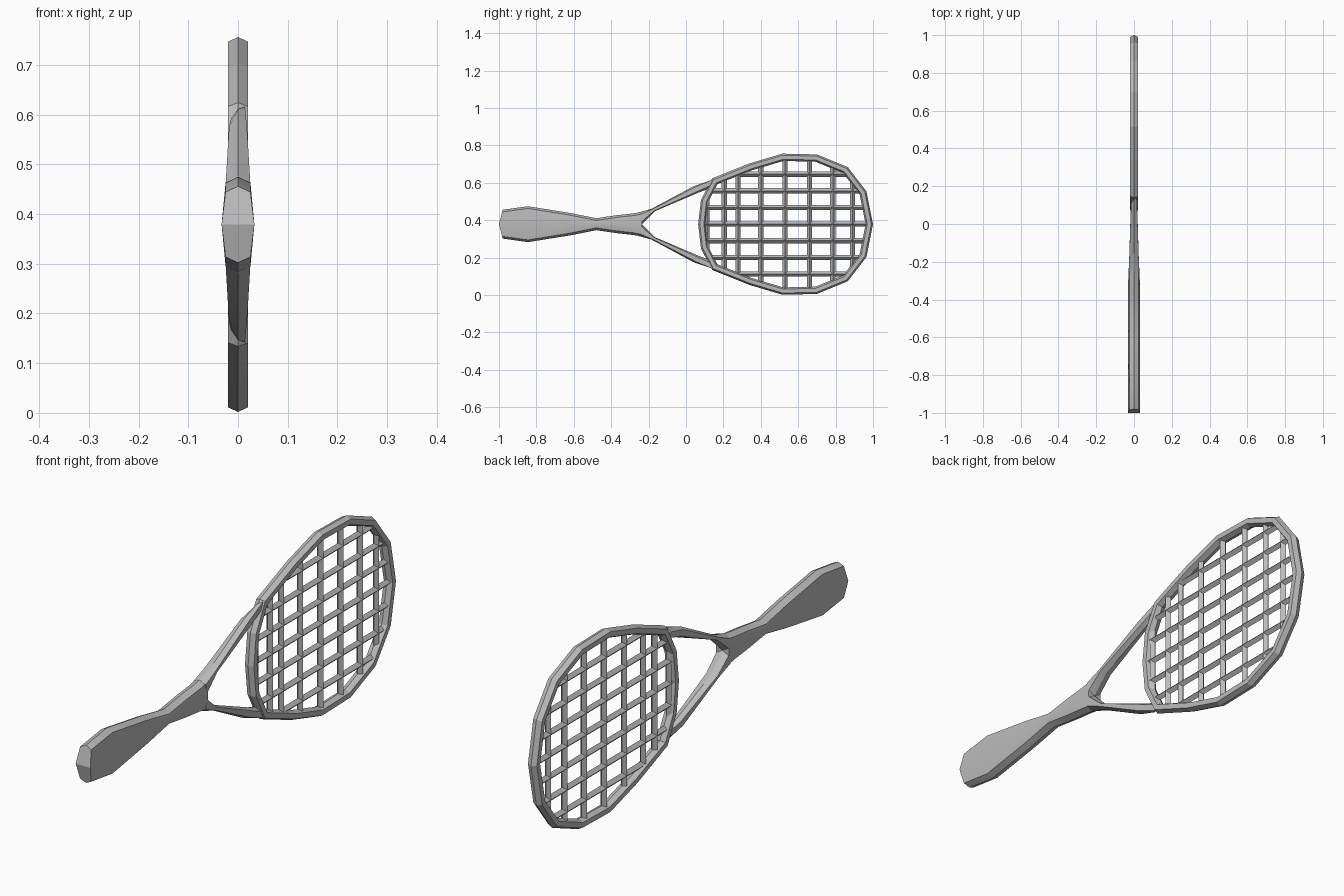
import bpy
from mathutils import Vector

if "Cube" in bpy.data.objects:
    bpy.data.objects.remove(bpy.data.objects["Cube"])

MID = 0.379  # height of the long axis

grey = bpy.data.materials.new("plain grey")
grey.use_nodes = True
grey.diffuse_color = (0.5, 0.5, 0.5, 1)
grey.node_tree.nodes["Principled BSDF"].inputs["Base Color"].default_value = (0.5, 0.5, 0.5, 1)


def make_object(name, verts, faces, smooth=False):
    mesh = bpy.data.meshes.new(name)
    mesh.from_pydata(verts, [], faces)
    mesh.materials.append(grey)
    obj = bpy.data.objects.new(name, mesh)
    bpy.context.collection.objects.link(obj)
    bpy.ops.object.select_all(action='DESELECT')
    obj.select_set(True)
    bpy.context.view_layer.objects.active = obj
    bpy.ops.object.mode_set(mode='EDIT')
    bpy.ops.mesh.select_all(action='SELECT')
    bpy.ops.mesh.normals_make_consistent(inside=False)
    bpy.ops.object.mode_set(mode='OBJECT')
    if smooth:
        bpy.ops.object.shade_smooth_by_angle(angle=0.5)
    return obj


def loft(name, rings, closed=False, caps=None, smooth=False):
    """Skin a list of equal-sized rings; caps lists the faces closing the ends."""
    n, count = len(rings[0]), len(rings)
    verts = [v for ring in rings for v in ring]
    faces = []
    for i in range(count if closed else count - 1):
        a, b = i * n, (i + 1) % count * n
        for j in range(n):
            k = (j + 1) % n
            faces.append((a + j, a + k, b + k, b + j))
    if not closed:
        last = (count - 1) * n
        for cap in caps or [range(n)]:
            faces.append(tuple(cap))
            faces.append(tuple(last + j for j in cap))
    return make_object(name, verts, faces, smooth)


# Head outline in (y, height above axis), mirrored to a closed loop
upper = [(0.065, 0), (0.08, 0.13), (0.14, 0.245), (0.34, 0.325), (0.515, 0.377),
         (0.70, 0.373), (0.865, 0.305), (0.965, 0.175), (1.0, 0)]
outline = [Vector(p) for p in upper] + [Vector((y, -z)) for y, z in upper[-2:0:-1]]


def inset(points, dist):
    result = []
    for i, p in enumerate(points):
        d1 = (p - points[i - 1]).normalized()
        d2 = (points[(i + 1) % len(points)] - p).normalized()
        n1, n2 = Vector((d1.y, -d1.x)), Vector((d2.y, -d2.x))
        result.append(p + (n1 + n2) * dist / (1 + n1.dot(n2)))
    return result


# Head frame: six-sided section swept round the outline
section = [(0, 0), (0.02, 0.009), (0.02, 0.03), (0, 0.039), (-0.02, 0.03), (-0.02, 0.009)]
loops = [(x, inset(outline, d)) for x, d in section]
loft("head_frame", [[(x, loop[i].x, MID + loop[i].y) for x, loop in loops]
                    for i in range(len(outline))], closed=True)

# Strings: diamond bars trimmed to the middle of the frame
middle = inset(outline, 0.025)


def span(axis, value):
    """Where the line axis=value crosses the frame."""
    hits = []
    for i, p in enumerate(middle):
        q = middle[i - 1]
        if (p[axis] - value) * (q[axis] - value) < 0:
            t = (value - p[axis]) / (q[axis] - p[axis])
            hits.append(p[1 - axis] + t * (q[1 - axis] - p[1 - axis]))
    return min(hits), max(hits)


R = 0.014
diamond = [(R, 0), (0, R), (-R, 0), (0, -R)]
for i, y in enumerate([0.112, 0.205, 0.278, 0.40, 0.53, 0.66, 0.785, 0.89]):
    loft(f"cross_string_{i + 1}", [[(x, y + d, MID + z) for x, d in diamond]
                                   for z in span(0, y)])
for i in range(-3, 4):
    z = i * 0.089 + 0.0005
    loft(f"main_string_{i + 4}", [[(x, y, MID + z + d) for x, d in diamond]
                                  for y in span(1, z)])

# Handle: ridged eight-sided sections, with a pointed butt end
rings = []
stations = [(-0.98, 0.077), (-0.845, 0.096), (-0.62, 0.06), (-0.48, 0.032),
            (-0.37, 0.048), (-0.28, 0.058), (-0.235, 0.066)]
for i, (y, h) in enumerate(stations):
    s = h - 0.012
    w = 0.033 if i < 5 else 0.03
    ring = [(w, 0), (0.025, s), (0, h), (-0.025, s), (-w, 0), (-0.025, -s), (0, -h), (0.025, -s)]
    rings.append([(x, y - (0.02 * (1 - abs(z) / h) if i == 0 else 0), MID + z)
                  for x, z in ring])
loft("handle", rings, caps=[(0, 1, 2, 3, 4), (4, 5, 6, 7, 0)], smooth=True)

# Fork arms: outer point, inner point, half thickness, slant of the tip
arm = [((-0.25, 0.064), (-0.235, 0.0), 0.028, 0),
       ((-0.185, 0.082), (-0.165, 0.07), 0.025, 0),
       ((0.04, 0.203), (0.065, 0.168), 0.018, 0),
       ((0.125, 0.232), (0.14, 0.196), 0.014, 0.012)]
for side, name in ((1, "upper_arm"), (-1, "lower_arm")):
    rings = []
    for outer, inner, w, slant in arm:
        ring = []
        for x, t in [(0, 0), (w, 0.2), (w, 0.8), (0, 1), (-w, 0.8), (-w, 0.2)]:
            p = Vector(outer).lerp(Vector(inner), t)
            shift = slant * x / w
            ring.append((x, p.x + shift, MID + side * (p.y + shift)))
        rings.append(ring)
    loft(name, rings, smooth=True)
